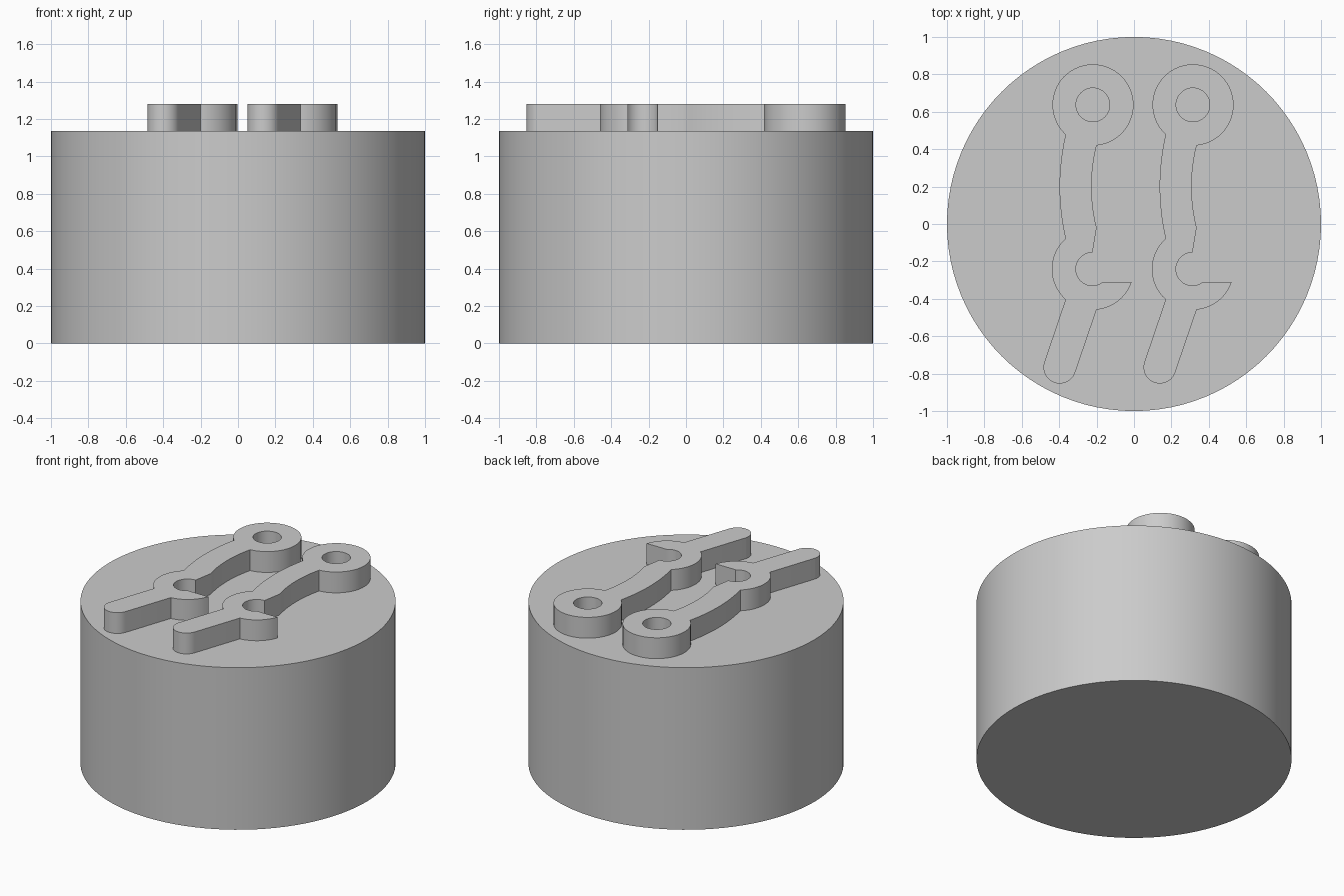
import bpy, math
from mathutils import Vector

if "Cube" in bpy.data.objects:
    bpy.data.objects.remove(bpy.data.objects["Cube"])

BASE_H, TOP_H = 1.135, 1.281
LEVER_SPACING = 0.535

grey = bpy.data.materials.new("plain grey")
grey.diffuse_color = (0.6, 0.6, 0.6, 1)
grey.use_nodes = True
grey.node_tree.nodes["Principled BSDF"].inputs["Base Color"].default_value = grey.diffuse_color


def arc(center, start, end, ccw, n):
    """Arc around center from point start to point end."""
    c = Vector(center)
    a, b = Vector(start) - c, Vector(end) - c
    a0, a1 = math.atan2(a.y, a.x), math.atan2(b.y, b.x)
    sweep = (a1 - a0) % math.tau
    if not ccw:
        sweep -= math.tau
    pts = []
    for i in range(n + 1):
        t = i / n
        r = a.length * (1 - t) + b.length * t
        ang = a0 + sweep * t
        pts.append((c.x + r * math.cos(ang), c.y + r * math.sin(ang)))
    return pts


def bow(start, mid, end, n=12):
    """Gentle curve from start through mid to end."""
    s, m, e = Vector(start), Vector(mid), Vector(end)
    k = 2 * m - (s + e) / 2
    return [tuple((1 - t) ** 2 * s + 2 * t * (1 - t) * k + t * t * e)
            for t in (i / n for i in range(n + 1))]


def finish(obj, name):
    obj.name = name
    obj.data.materials.clear()
    obj.data.materials.append(grey)
    bpy.ops.object.select_all(action='DESELECT')
    obj.select_set(True)
    bpy.context.view_layer.objects.active = obj
    bpy.ops.object.shade_smooth_by_angle(angle=math.radians(30))


# Round base
bpy.ops.mesh.primitive_cylinder_add(vertices=96, radius=1, depth=BASE_H,
                                    location=(0, 0, BASE_H / 2))
finish(bpy.context.object, "round_base")

# Lever outline, counter-clockwise
ring, hub, tip = (-0.22, 0.637), (-0.222, -0.242), (-0.397, -0.766)
outline = (
    arc(ring, (-0.20, 0.42), (-0.366, 0.478), True, 48)          # eye ring
    + bow((-0.366, 0.478), (-0.398, 0.20), (-0.366, -0.078))     # neck, left
    + arc(hub, (-0.366, -0.078), (-0.366, -0.404), True, 16)     # hub, left
    + arc(tip, (-0.479, -0.737), (-0.315, -0.795), True, 20)     # handle tip
    + arc(hub, (-0.20, -0.458), (-0.013, -0.31), True, 12)       # hook
    + arc(hub, (-0.168, -0.31), (-0.222, -0.152), False, 28)     # open notch
    + bow((-0.20, -0.02), (-0.227, 0.20), (-0.20, 0.42))[:-1]    # neck, right
)
hole = arc(ring, (ring[0] + 0.09, ring[1]), (ring[0] + 0.09, ring[1] - 1e-6),
           True, 40)[:-1]


def make_lever(name, dx):
    curve = bpy.data.curves.new(name, 'CURVE')
    curve.dimensions = '2D'
    curve.fill_mode = 'BOTH'
    curve.extrude = (TOP_H - BASE_H) / 2
    for pts in (outline, hole):
        # drop repeated points where segments meet
        clean = [p for i, p in enumerate(pts)
                 if (Vector(p) - Vector(pts[i - 1])).length > 1e-4]
        spline = curve.splines.new('POLY')
        spline.points.add(len(clean) - 1)
        for point, (x, y) in zip(spline.points, clean):
            point.co = (x, y, 0, 1)
        spline.use_cyclic_u = True
    obj = bpy.data.objects.new(name, curve)
    obj.location = (dx, 0, (TOP_H + BASE_H) / 2)
    bpy.context.collection.objects.link(obj)
    bpy.ops.object.select_all(action='DESELECT')
    obj.select_set(True)
    bpy.context.view_layer.objects.active = obj
    bpy.ops.object.convert(target='MESH')
    obj = bpy.context.object
    # weld caps to walls
    bpy.ops.object.mode_set(mode='EDIT')
    bpy.ops.mesh.select_all(action='SELECT')
    bpy.ops.mesh.remove_doubles(threshold=1e-4)
    bpy.ops.mesh.normals_make_consistent(inside=False)
    bpy.ops.object.mode_set(mode='OBJECT')
    finish(obj, name)


# Two matching raised levers
make_lever("left_lever", 0)
make_lever("right_lever", LEVER_SPACING)
